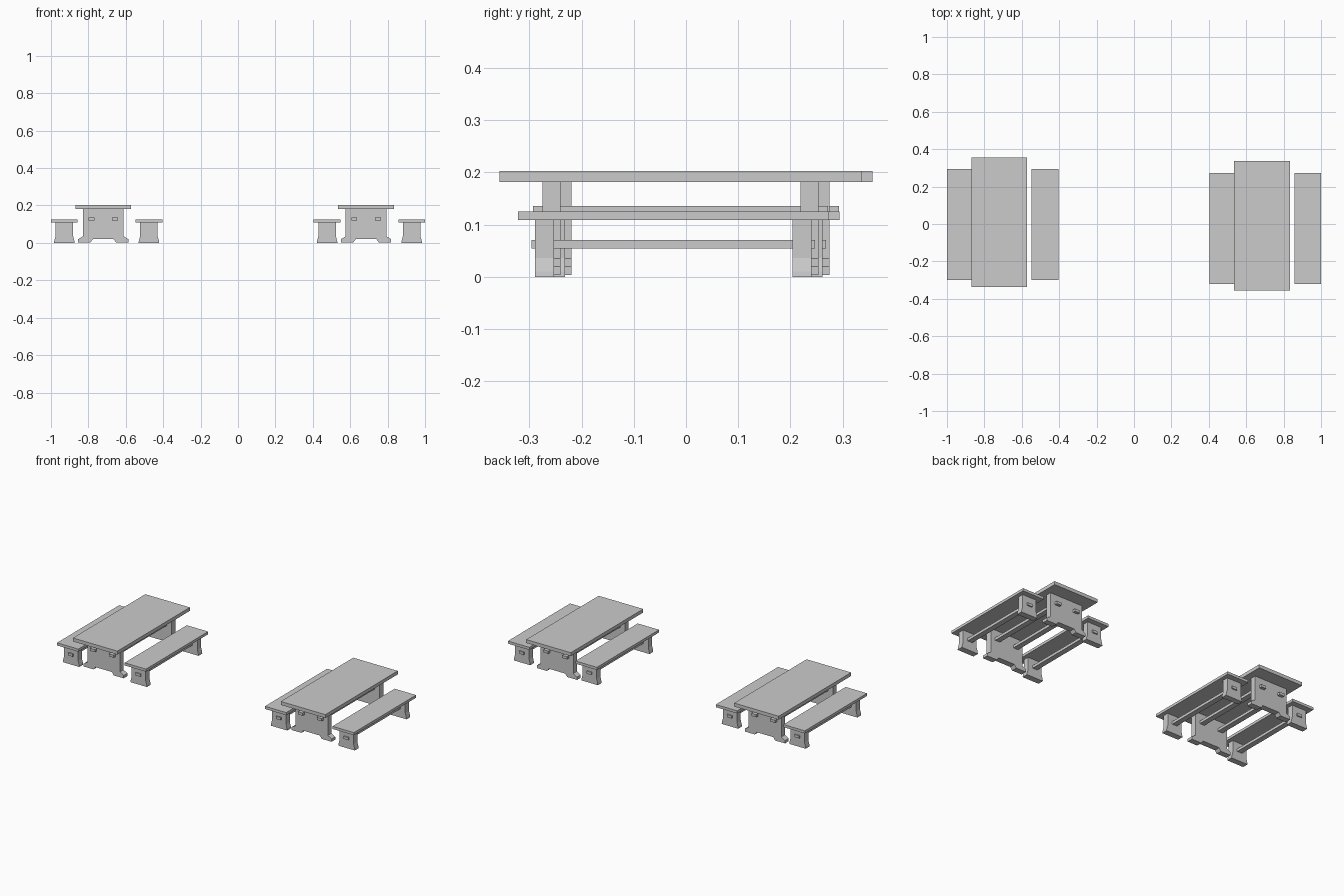
import bpy

cube = bpy.data.objects.get("Cube")
if cube:
    bpy.data.objects.remove(cube, do_unlink=True)

grey = bpy.data.materials.new("plain grey")
grey.use_nodes = True
grey.diffuse_color = (0.6, 0.6, 0.6, 1)
grey.node_tree.nodes["Principled BSDF"].inputs["Base Color"].default_value = (0.6, 0.6, 0.6, 1)


def board(name, profile, x, y, length):
    """Extrude an (x, z) profile along y, centred on x and y."""
    n = len(profile)
    verts = [(x + px, y + s * length / 2, pz) for s in (-1, 1) for px, pz in profile]
    faces = [tuple(range(n)), tuple(reversed(range(n, 2 * n)))]
    faces += [((i + 1) % n, i, i + n, (i + 1) % n + n) for i in range(n)]
    mesh = bpy.data.meshes.new(name)
    mesh.from_pydata(verts, [], faces)
    mesh.materials.append(grey)
    obj = bpy.data.objects.new(name, mesh)
    bpy.context.collection.objects.link(obj)


def rect(width, bottom, top):
    w = width / 2
    return [(-w, bottom), (w, bottom), (w, top), (-w, top)]


def mirrored(half):
    """Complete a right-hand half profile, listed from bottom to top."""
    return half + [(-px, pz) for px, pz in reversed(half)]


# End panel with flared feet and a cut-out underneath
TABLE_LEG = mirrored([(0.055, 0.02), (0.068, 0.003), (0.134, 0.003),
                      (0.134, 0.02), (0.109, 0.035), (0.109, 0.183)])
# Narrow end panel with a slight flare at the floor
BENCH_LEG = mirrored([(0.055, 0.0), (0.054, 0.01), (0.047, 0.036), (0.047, 0.11)])


def table(x, y):
    board("table_top", rect(0.298, 0.1815, 0.2025), x, y, 0.692)
    for side in (-1, 1):
        board("table_leg", TABLE_LEG, x, y + side * 0.247, 0.035)
        board("table_stretcher", rect(0.032, 0.119, 0.135), x + side * 0.063, y, 0.564)


def bench(x, y):
    board("bench_seat", rect(0.143, 0.109, 0.125), x, y, 0.594)
    board("bench_stretcher", rect(0.032, 0.054, 0.07), x, y, 0.543)
    for side in (-1, 1):
        board("bench_leg", BENCH_LEG, x, y + side * 0.2465, 0.036)


# Two matching sets, each with a table between two benches
for side in (-1, 1):
    cx, cy = side * 0.7025, -side * 0.0105
    table(cx - 0.018, cy)
    for b in (-1, 1):
        bench(cx + b * 0.226, cy - 0.014)
